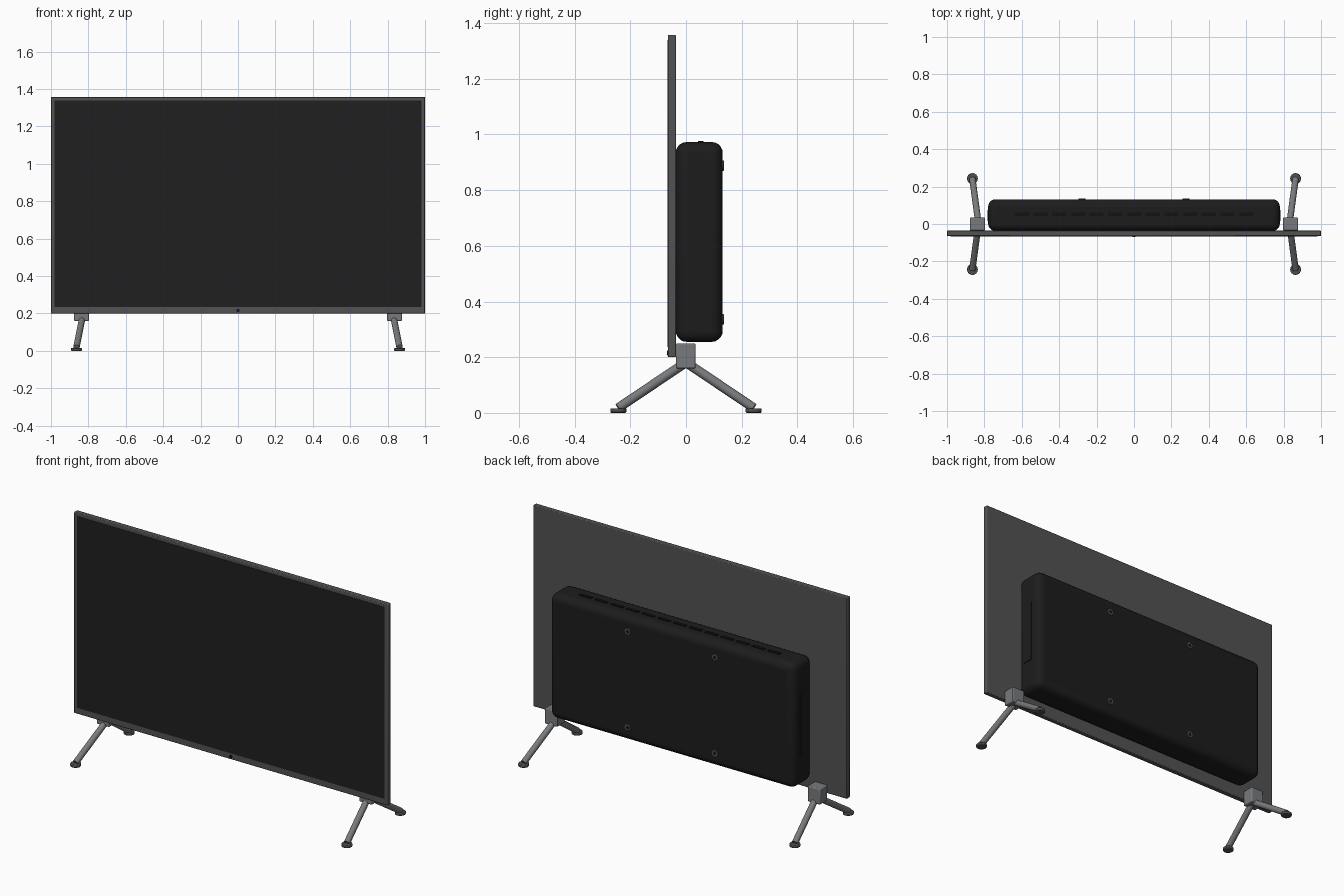
import bpy, math
from mathutils import Vector

old = bpy.data.objects.get("Cube")
if old:
    bpy.data.objects.remove(old, do_unlink=True)


def material(name, rgb, rough=0.5):
    m = bpy.data.materials.new(name)
    m.use_nodes = True
    m.diffuse_color = (*rgb, 1)
    bsdf = m.node_tree.nodes["Principled BSDF"]
    bsdf.inputs["Base Color"].default_value = (*rgb, 1)
    bsdf.inputs["Roughness"].default_value = rough
    return m


FRAME = material("dark grey frame", (0.085, 0.085, 0.087))
SCREEN = material("screen black", (0.014, 0.014, 0.014))
SHELL = material("shell black", (0.012, 0.012, 0.012))
SLOT = material("slot black", (0.006, 0.006, 0.006))
METAL = material("leg metal grey", (0.19, 0.195, 0.205))
RUBBER = material("foot grey", (0.08, 0.08, 0.082))


def finish(ob, name, mat):
    ob.name = name
    ob.data.materials.append(mat)
    return ob


def box(name, mat, lo, hi, bevel=0, segments=2):
    """Box between two corners, with optional rounded edges."""
    lo, hi = Vector(lo), Vector(hi)
    bpy.ops.mesh.primitive_cube_add(size=1, location=(lo + hi) / 2)
    ob = finish(bpy.context.object, name, mat)
    ob.scale = hi - lo
    bpy.ops.object.transform_apply(location=False, rotation=False)
    if bevel:
        mod = ob.modifiers.new("round", 'BEVEL')
        mod.width, mod.segments = bevel, segments
        bpy.ops.object.shade_smooth_by_angle(angle=math.radians(40))
    return ob


def rod(name, mat, a, b, radius, sides=24, bevel=0):
    """Cylinder running from a to b."""
    a, b = Vector(a), Vector(b)
    bpy.ops.mesh.primitive_cylinder_add(
        vertices=sides, radius=radius, depth=(b - a).length, location=(a + b) / 2,
        rotation=(b - a).to_track_quat('Z', 'Y').to_euler())
    ob = finish(bpy.context.object, name, mat)
    if bevel:
        mod = ob.modifiers.new("round", 'BEVEL')
        mod.width, mod.segments = bevel, 2
        mod.limit_method = 'ANGLE'
    bpy.ops.object.shade_smooth_by_angle(angle=math.radians(40))
    return ob


# Thin panel with the display and the sensor on its lower edge
box("panel_frame", FRAME, (-1, -0.065, 0.2), (1, -0.036, 1.358), 0.004)
box("screen", SCREEN, (-0.98, -0.067, 0.236), (0.98, -0.06, 1.339))
rod("sensor", SLOT, (0, -0.06, 0.216), (0, -0.069, 0.216), 0.009, 16)

# Rounded electronics housing on the back
box("rear_housing", SHELL, (-0.78, -0.037, 0.255), (0.78, 0.132, 0.973), 0.04, 5)

# Row of vents along the top of the housing
for i in range(13):
    x = (i - 6) * 0.1
    box("top_vent", SLOT, (x - 0.038, 0.044, 0.968), (x + 0.038, 0.062, 0.977))

# Connector plates on both sides of the housing
for s in (-1, 1):
    box("side_plate", SHELL, (s * 0.781 - 0.003, 0.015, 0.435),
        (s * 0.781 + 0.003, 0.075, 0.793))

# Four mounting bosses, each with a dark hole
for x in (-0.278, 0.278):
    for z in (0.336, 0.888):
        rod("mount_boss", FRAME, (x, 0.126, z), (x, 0.136, z), 0.019, 24, 0.002)
        rod("mount_hole", SLOT, (x, 0.130, z), (x, 0.1365, z), 0.010, 16)

# Stand: a bracket, two splayed legs and round feet on each side
for s in (-1, 1):
    box("leg_bracket", METAL, (s * 0.837 - 0.04, -0.036, 0.16),
        (s * 0.837 + 0.04, 0.034, 0.25), 0.005)
    for d in (-1, 1):
        top, end = (s * 0.832, d * 0.005, 0.178), (s * 0.864, d * 0.243, 0.018)
        rod("leg", METAL, top, end, 0.017)
        rod("foot", RUBBER, (s * 0.864, d * 0.243, 0.0),
            (s * 0.864, d * 0.243, 0.016), 0.029, 24, 0.004)
